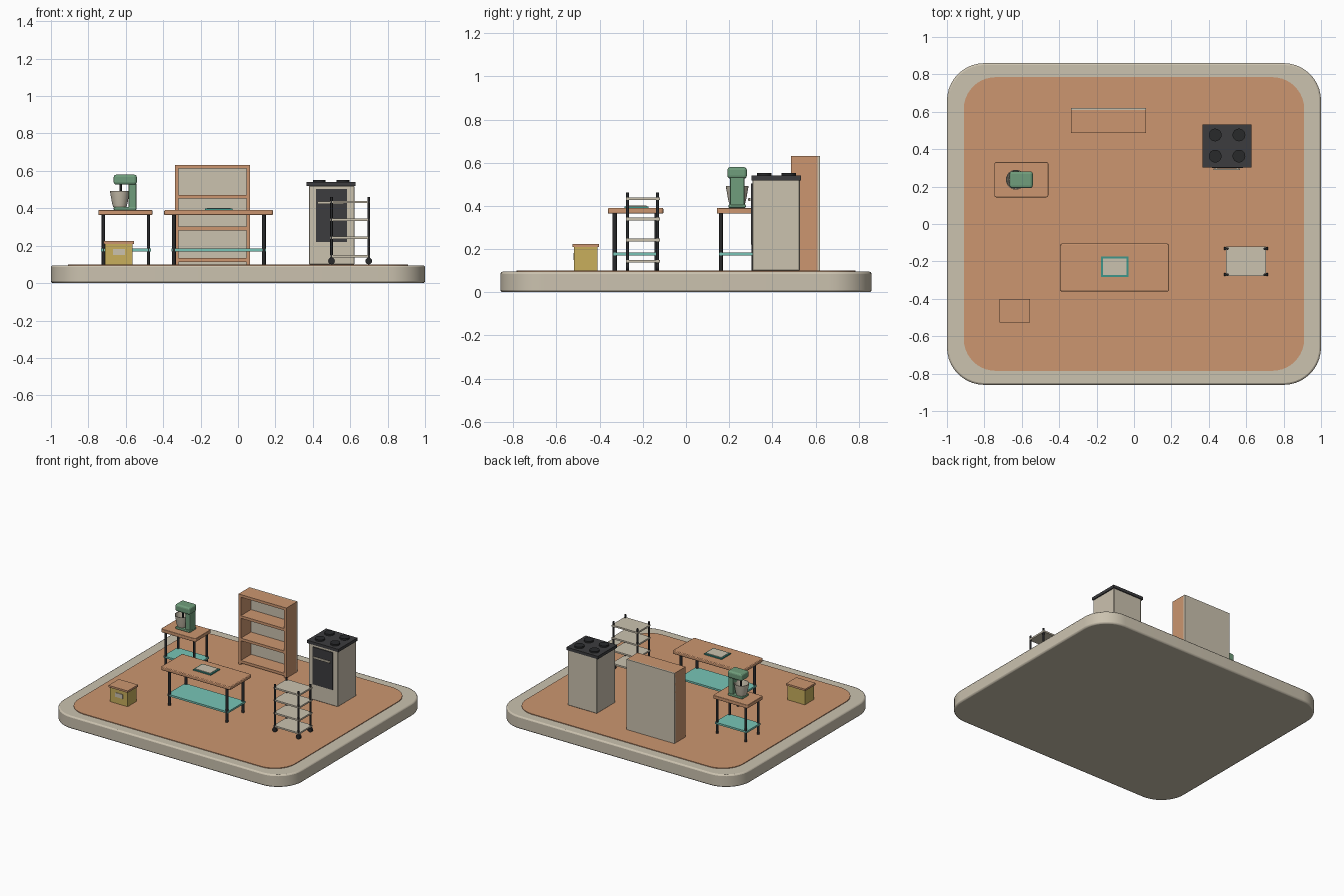
import bpy, bmesh, math
from mathutils import Vector

if "Cube" in bpy.data.objects:
    bpy.data.objects.remove(bpy.data.objects["Cube"])


def mat(name, r, g, b):
    lin = [((c / 255 + 0.055) / 1.055) ** 2.4 for c in (r, g, b)]
    m = bpy.data.materials.new(name)
    m.diffuse_color = (*lin, 1)
    m.use_nodes = True
    m.node_tree.nodes["Principled BSDF"].inputs["Base Color"].default_value = m.diffuse_color
    return m


WOOD = mat("terracotta wood", 204, 150, 112)
BEIGE = mat("warm beige", 203, 194, 175)
TEAL = mat("teal", 120, 197, 183)
DEEP = mat("deep teal", 62, 150, 138)
GREEN = mat("mixer green", 112, 158, 124)
YELLOW = mat("mustard", 200, 175, 92)
DARK = mat("charcoal", 60, 60, 62)
BLACK = mat("near black", 40, 41, 43)


def finish(name, bm, material, bevel=0, segs=2, smooth=False):
    bmesh.ops.recalc_face_normals(bm, faces=bm.faces)
    me = bpy.data.meshes.new(name)
    bm.to_mesh(me)
    bm.free()
    me.materials.append(material)
    ob = bpy.data.objects.new(name, me)
    bpy.context.collection.objects.link(ob)
    if bevel:
        mod = ob.modifiers.new("bevel", 'BEVEL')
        mod.width, mod.segments, mod.limit_method = bevel, segs, 'ANGLE'
    if smooth:
        bpy.ops.object.select_all(action='DESELECT')
        ob.select_set(True)
        bpy.context.view_layer.objects.active = ob
        bpy.ops.object.shade_smooth_by_angle(angle=math.radians(35))
    return ob


def box(name, x, y, z, material, bevel=0, segs=2):
    """Box from (min, max) ranges."""
    bm = bmesh.new()
    bmesh.ops.create_cube(bm, size=1)
    for v in bm.verts:
        v.co = Vector([r[0] + (c + 0.5) * (r[1] - r[0]) for c, r in zip(v.co, (x, y, z))])
    return finish(name, bm, material, bevel, segs)


def cyl(name, x, y, z0, z1, r0, material, r1=None, n=16):
    bm = bmesh.new()
    bmesh.ops.create_cone(bm, cap_ends=True, segments=n, radius1=r0,
                          radius2=r0 if r1 is None else r1, depth=z1 - z0)
    bmesh.ops.translate(bm, vec=(x, y, (z0 + z1) / 2), verts=bm.verts)
    return finish(name, bm, material, smooth=True)


def rounded_slab(name, x, y, z, r, material, bevel=0, n=10):
    """Slab with rounded corners in plan."""
    cx, cy = (x[0] + x[1]) / 2, (y[0] + y[1]) / 2
    hx, hy = (x[1] - x[0]) / 2 - r, (y[1] - y[0]) / 2 - r
    bm = bmesh.new()
    ring = []
    for q, (sx, sy) in enumerate(((1, 1), (-1, 1), (-1, -1), (1, -1))):
        for i in range(n + 1):
            a = math.pi / 2 * (q + i / n)
            ring.append(bm.verts.new((cx + sx * hx + r * math.cos(a),
                                      cy + sy * hy + r * math.sin(a), z[0])))
    face = bm.faces.new(ring)
    ext = bmesh.ops.extrude_face_region(bm, geom=[face])
    top = [v for v in ext['geom'] if isinstance(v, bmesh.types.BMVert)]
    bmesh.ops.translate(bm, vec=(0, 0, z[1] - z[0]), verts=top)
    return finish(name, bm, material, bevel, 2, True)


def lathe(name, x, y, profile, material, n=24):
    bm = bmesh.new()
    vs = [bm.verts.new((r, 0, z)) for r, z in profile]
    es = [bm.edges.new(p) for p in zip(vs, vs[1:])]
    bmesh.ops.spin(bm, geom=vs + es, cent=(0, 0, 0), axis=(0, 0, 1),
                   angle=math.tau, steps=n)
    bmesh.ops.remove_doubles(bm, verts=bm.verts, dist=1e-5)
    bmesh.ops.translate(bm, vec=(x, y, 0), verts=bm.verts)
    return finish(name, bm, material, smooth=True)


FLOOR = 0.1

# Base plinth and floor
rounded_slab("base_plinth", (-1, 1), (-0.86, 0.86), (0, 0.095), 0.2, BEIGE, 0.01)
rounded_slab("floor", (-0.91, 0.91), (-0.785, 0.785), (0.09, FLOOR), 0.17, WOOD)


# Work tables: top, four legs, teal lower shelf
def table(name, x, y, lx, ly, r):
    rounded_slab(name + "_top", x, y, (0.364, 0.39), 0.01, WOOD, 0.005, 3)
    for i, px in enumerate(lx):
        for j, py in enumerate(ly):
            cyl(f"{name}_leg_{i}{j}", px, py, FLOOR, 0.366, r, BLACK)
    box(name + "_shelf", (lx[0] - 0.013, lx[1] + 0.013), (ly[0] - 0.008, ly[1] + 0.008),
        (0.17, 0.184), TEAL)


table("main_table", (-0.395, 0.187), (-0.362, -0.105), (-0.343, 0.138), (-0.331, -0.135), 0.0105)
table("mixer_table", (-0.747, -0.458), (0.143, 0.331), (-0.72, -0.479), (0.162, 0.312), 0.0085)

# Tray on the main table
box("tray_frame", (-0.177, -0.03), (-0.284, -0.174), (0.39, 0.398), DEEP)
box("tray_face", (-0.167, -0.04), (-0.274, -0.184), (0.396, 0.401), BEIGE)

# Stand mixer
MY = 0.237
box("mixer_base", (-0.665, -0.543), (MY - 0.04, MY + 0.04), (0.39, 0.408), GREEN, 0.006)
box("mixer_column", (-0.585, -0.543), (MY - 0.034, MY + 0.034), (0.4, 0.535), GREEN, 0.007)
box("mixer_head", (-0.665, -0.541), (MY - 0.045, MY + 0.045), (0.526, 0.58), GREEN, 0.014, 3)
cyl("mixer_shaft", -0.627, MY, 0.44, 0.53, 0.006, BLACK)
lathe("mixer_bowl", -0.632, MY, [(0, 0.408), (0.036, 0.408), (0.042, 0.43), (0.053, 0.493),
                                 (0.049, 0.493), (0.038, 0.43), (0, 0.416)], BEIGE)

# Bookcase
bx, by = (-0.337, 0.065), (0.487, 0.612)
box("bookcase_back", (bx[0], bx[1]), (by[1] - 0.003, by[1] + 0.008), (FLOOR, 0.632), BEIGE)
for name, x0 in (("left", bx[0]), ("right", bx[1] - 0.02)):
    box(f"bookcase_{name}_side", (x0, x0 + 0.02), by, (FLOOR, 0.632), WOOD)
for i, z in enumerate((0.123, 0.292, 0.462, 0.622)):
    box(f"bookcase_board_{i}", (bx[0] + 0.018, bx[1] - 0.018), by, (z - 0.01, z + 0.01), WOOD)

# Stove
box("stove_body", (0.379, 0.622), (0.307, 0.527), (FLOOR, 0.52), BEIGE, 0.003, 1)
box("stove_top", (0.366, 0.629), (0.303, 0.533), (0.518, 0.54), DARK)
box("oven_door", (0.416, 0.582), (0.3, 0.309), (0.22, 0.503), DARK)
for i, px in enumerate((0.434, 0.561)):
    for j, py in enumerate((0.363, 0.476)):
        cyl(f"burner_{i}{j}", px, py, 0.538, 0.552, 0.034, BLACK, n=24)
box("oven_handle", (0.424, 0.568), (0.288, 0.297), (0.422, 0.436), BEIGE, 0.003)
for i, px in enumerate((0.44, 0.552)):
    box(f"oven_handle_post_{i}", (px - 0.005, px + 0.005), (0.292, 0.305), (0.425, 0.433), BEIGE)

# Rolling cart: shelves, posts, wheels
cx, cy = (0.5, 0.699), (-0.271, -0.132)
for i, z in enumerate((0.143, 0.242, 0.339, 0.433)):
    box(f"cart_shelf_{i}", (cx[0] - 0.008, cx[1] + 0.008), (cy[0] - 0.006, cy[1] + 0.012),
        (z - 0.006, z + 0.006), BEIGE)
for i, px in enumerate(cx):
    for j, py in enumerate(cy):
        cyl(f"cart_post_{i}{j}", px, py, 0.125, 0.461, 0.007, BLACK, n=12)
        wheel = cyl(f"cart_wheel_{i}{j}", 0, 0, -0.008, 0.008, 0.018, BLACK)
        wheel.rotation_euler.x = math.pi / 2
        wheel.location = (px, py, 0.118)

# Storage box with lid and front label
box("box_body", (-0.71, -0.563), (-0.518, -0.41), (FLOOR, 0.212), YELLOW)
box("box_lid", (-0.718, -0.557), (-0.526, -0.402), (0.21, 0.224), WOOD)
box("box_label", (-0.667, -0.603), (-0.522, -0.516), (0.15, 0.182), BEIGE)
